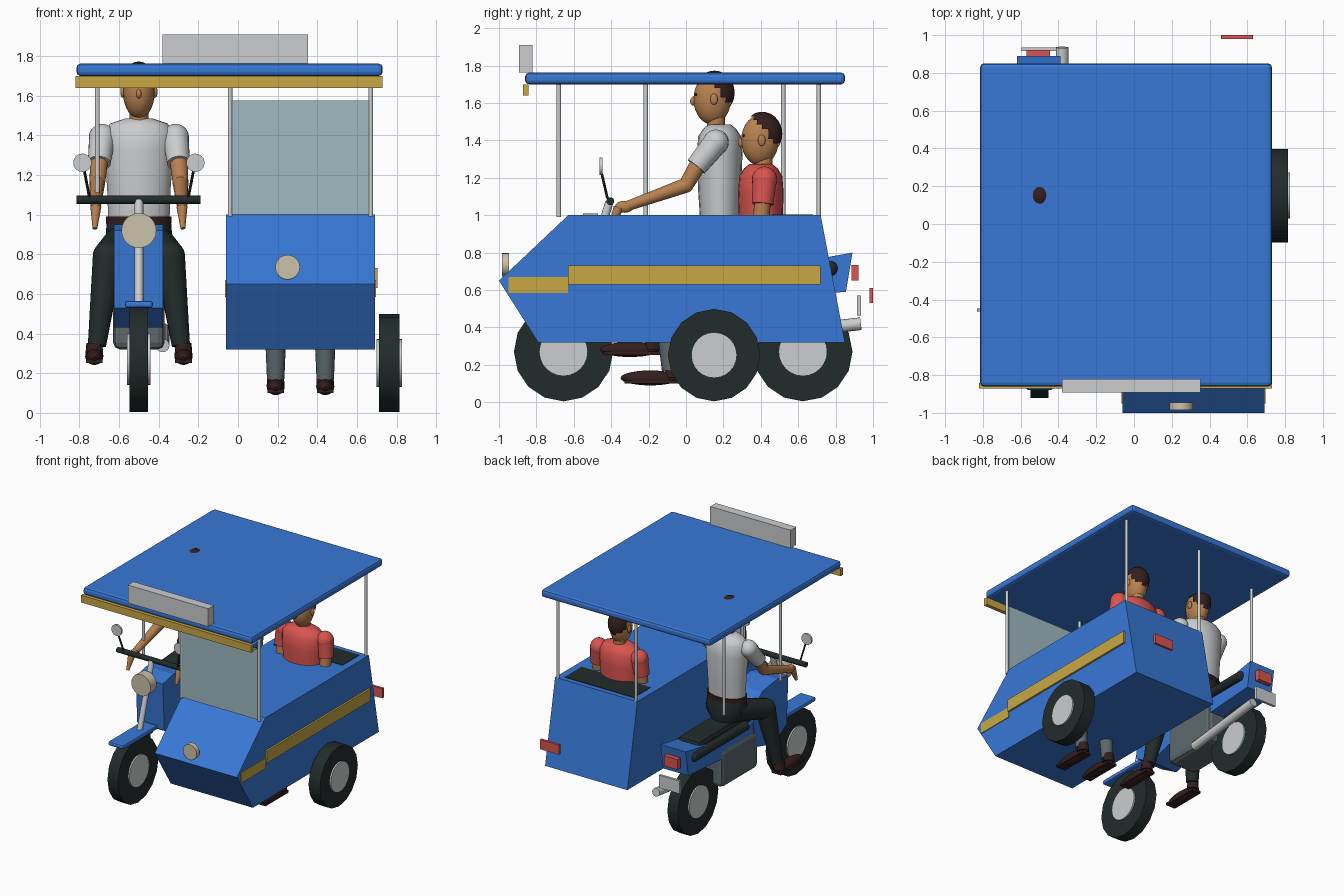
import bpy, bmesh, math
from mathutils import Vector, Matrix

cube = bpy.data.objects.get("Cube")
if cube:
    bpy.data.objects.remove(cube, do_unlink=True)


def material(name, r, g, b):
    m = bpy.data.materials.new(name)
    m.use_nodes = True
    m.diffuse_color = (r, g, b, 1)
    m.node_tree.nodes["Principled BSDF"].inputs["Base Color"].default_value = (r, g, b, 1)
    return m


blue = material("blue paint", .04, .19, .68)
yellow = material("yellow trim", .58, .39, .06)
cream = material("lamp cream", .6, .54, .4)
red = material("red", .7, .09, .08)
skin = material("skin", .48, .22, .08)
black = material("black rubber", .016, .025, .024)
silver = material("pale grey", .6, .61, .62)
glass = material("pale glass", .35, .49, .54)
brown = material("dark brown", .035, .013, .013)
slate = material("slate grey", .11, .14, .15)


def finish(name, bm, mat, smooth=False):
    bmesh.ops.recalc_face_normals(bm, faces=bm.faces)
    me = bpy.data.meshes.new(name)
    bm.to_mesh(me)
    bm.free()
    me.materials.append(mat)
    ob = bpy.data.objects.new(name, me)
    bpy.context.collection.objects.link(ob)
    if smooth:
        bpy.ops.object.select_all(action='DESELECT')
        ob.select_set(True)
        bpy.context.view_layer.objects.active = ob
        bpy.ops.object.shade_smooth_by_angle(angle=math.radians(40))
    return ob


def box(name, lo, hi, mat, bevel=0):
    lo, hi = Vector(lo), Vector(hi)
    bm = bmesh.new()
    size = Matrix.Diagonal((*(hi - lo), 1))
    bmesh.ops.create_cube(bm, size=1, matrix=Matrix.Translation((lo + hi) / 2) @ size)
    if bevel:
        bmesh.ops.bevel(bm, geom=bm.edges[:], offset=bevel, segments=2, affect='EDGES', profile=.5)
    return finish(name, bm, mat)


def rod(name, a, b, r, mat, r2=None, sides=16):
    a, b = Vector(a), Vector(b)
    bm = bmesh.new()
    turn = (b - a).to_track_quat('Z', 'Y').to_matrix().to_4x4()
    bmesh.ops.create_cone(bm, cap_ends=True, segments=sides, radius1=r,
                          radius2=r if r2 is None else r2, depth=(b - a).length,
                          matrix=Matrix.Translation((a + b) / 2) @ turn)
    return finish(name, bm, mat, True)


def ball(name, c, radii, mat, keep=None):
    bm = bmesh.new()
    bmesh.ops.create_uvsphere(bm, u_segments=20, v_segments=14, radius=1)
    if keep:
        drop = [f for f in bm.faces if not keep(f.calc_center_median())]
        bmesh.ops.delete(bm, geom=drop, context='FACES')
    bm.transform(Matrix.Translation(c) @ Matrix.Diagonal((*radii, 1)))
    return finish(name, bm, mat, True)


def side_profile(name, pts, x0, x1, mat):
    bm = bmesh.new()
    f = bm.faces.new([bm.verts.new((x0, y, z)) for y, z in pts])
    ext = bmesh.ops.extrude_face_region(bm, geom=[f])["geom"]
    bmesh.ops.translate(bm, vec=(x1 - x0, 0, 0), verts=[v for v in ext if isinstance(v, bmesh.types.BMVert)])
    return finish(name, bm, mat)


def loft(name, rings, mat, x, y, z, n=20):
    """Stack of ellipses (height, half width, half depth)."""
    bm = bmesh.new()
    loops = []
    for h, rx, ry in rings:
        angles = [2 * math.pi * i / n for i in range(n)]
        loops.append([bm.verts.new((x + rx * math.cos(t), y + ry * math.sin(t), z + h)) for t in angles])
    for lo, hi in zip(loops, loops[1:]):
        for i in range(n):
            bm.faces.new((lo[i], lo[(i + 1) % n], hi[(i + 1) % n], hi[i]))
    bm.faces.new(loops[0])
    bm.faces.new(loops[-1])
    return finish(name, bm, mat, True)


def limb(name, pts, radii, mat):
    for i in range(len(pts) - 1):
        rod(f"{name}_{i + 1}", pts[i], pts[i + 1], radii[i], mat, radii[i + 1])
        if i:
            ball(f"{name}_joint_{i}", pts[i], (radii[i],) * 3, mat)


def head(who, x, y, z):
    ball(who + "_head", (x, y, z), (.08, .1, .135), skin)
    ball(who + "_hair", (x, y + .012, z + .035), (.086, .108, .118), brown,
         lambda p: p.z > .3 - 1.1 * p.y and p.z > -.7)
    ball(who + "_nose", (x, y - .1, z - .01), (.013, .018, .024), skin)
    rod(who + "_neck", (x, y + .02, z - .2), (x, y + .02, z - .06), .048, skin)
    for s in (-1, 1):
        ball(who + "_ear", (x + s * .082, y + .01, z), (.012, .02, .03), skin)
        ball(who + "_eye", (x + s * .033, y - .086, z + .025), (.013, .008, .007), brown)


def torso(who, x, y, z, mat):
    """Shirt with its shoulder line near z."""
    loft(who + "_shirt", [(-.5, .155, .105), (-.35, .16, .115), (-.15, .175, .122), (-.06, .175, .115),
                          (-.02, .145, .09), (.005, .07, .06)], mat, x, y, z)


def shoe(name, x, y, z):
    ball(name, (x, y - .12, z + .03), (.045, .16, .04), brown)
    box(name + "_sole", (x - .042, y - .26, z), (x + .042, y + .04, z + .02), brown)
    rod(name + "_cuff", (x, y, z + .03), (x, y, z + .1), .046, brown, .04)


def wheel(name, x, y, r, half, hub):
    rod(name + "_tyre", (x - half, y, r + .005), (x + half, y, r + .005), r, black, sides=16)
    w = half + .012
    rod(name + "_hub", (x - w, y, r + .005), (x + w, y, r + .005), hub, silver, sides=24)


# Wheels
wheel("front_wheel", -.5, -.655, .265, .047, .13)
wheel("rear_wheel", -.5, .625, .265, .047, .13)
wheel("sidecar_wheel", .763, .15, .247, .052, .122)

# Sidecar body and trim
side_profile("sidecar_body", [(-1, .65), (-.63, 1), (.72, 1), (.85, .32), (-.79, .32)], -.06, .69, blue)
box("cockpit_opening", (0, .46, .998), (.63, .68, 1.004), black)
box("side_stripe", (.685, -.63, .63), (.705, .72, .73), yellow)
box("nose_stripe", (-.065, -.95, .585), (.696, -.63, .67), yellow)
rod("sidecar_headlamp", (.25, -.985, .735), (.25, -.945, .735), .062, cream, sides=24)
box("sidecar_tail_lamp", (.46, .98, .53), (.63, 1, .61), red)
box("windscreen", (-.03, -.69, 1), (.66, -.67, 1.575), glass)

# Roof, sign and posts
box("roof", (-.815, -.86, 1.7), (.73, .85, 1.762), blue, .02)
box("roof_valance", (-.82, -.872, 1.64), (.73, -.842, 1.7), yellow)
box("roof_sign", (-.38, -.893, 1.762), (.353, -.82, 1.91), silver)
for px, py in ((-.04, -.68), (.67, -.68), (-.04, .71), (.67, .71), (-.71, -.215), (-.71, .52)):
    rod("roof_post", (px, py, .99), (px, py, 1.71), .012, silver, sides=10)

# Motorcycle body
side_profile("fuel_tank", [(-.44, .92), (-.42, .53), (-.25, .43), (0, .5), (.02, .82), (-.1, .92), (-.3, .95)],
             -.625, -.378, blue)
side_profile("tail_body", [(0, .7), (.5, .73), (.89, .8), (.855, .59), (.4, .56), (0, .58)], -.62, -.39, blue)
box("saddle", (-.6, -.02, .7), (-.4, .68, .795), black, .03)
box("engine", (-.63, -.05, .32), (-.37, .43, .63), slate, .035)
box("front_mudguard", (-.57, -.88, .53), (-.43, -.43, .565), blue, .012)
rod("fork", (-.5, -.41, 1.07), (-.5, -.65, .28), .022, silver)
rod("headlamp", (-.5, -.55, .92), (-.5, -.47, .92), .088, cream, sides=24)
rod("exhaust", (-.38, .25, .34), (-.38, .935, .42), .034, silver)
box("rear_plate", (-.595, .915, .465), (-.41, .935, .57), silver)
box("tail_lamp", (-.57, .885, .65), (-.445, .922, .735), red)
rod("handlebar", (-.815, -.405, 1.075), (-.19, -.405, 1.075), .021, black)
for s in (-1, 1):
    x = -.5 + s * .115
    rod("saddle_roll", (x, .1, .715), (x, .78, .715), .037, black)
    ball("saddle_roll_end", (x, .78, .715), (.037, .03, .037), black)
    x = -.5 + s * .285
    rod("mirror_stalk", (x - s * .035, -.42, 1.09), (x - s * .01, -.45, 1.22), .007, black, sides=8)
    rod("mirror", (x, -.462, 1.262), (x, -.447, 1.262), .046, silver, sides=24)

# Rider
head("rider", -.5, .14, 1.62)
torso("rider", -.5, .18, 1.48, silver)
loft("rider_belt", [(0, .165, .115), (.035, .165, .115)], brown, -.5, .18, .955)
loft("rider_hips", [(0, .12, .12), (.08, .17, .135), (.17, .163, .113)], black, -.5, .18, .785)
for s in (-1, 1):
    at = lambda dx, y, z: (-.5 + s * dx, y, z)
    ball("rider_shoulder", at(.185, .16, 1.39), (.068, .068, .068), silver)
    rod("rider_sleeve", at(.185, .16, 1.39), at(.2, .055, 1.26), .067, silver, .058)
    limb("rider_arm", [at(.2, .07, 1.28), at(.21, 0, 1.16), at(.217, -.31, 1.05)], [.046, .04, .027], skin)
    ball("rider_palm", at(.217, -.33, 1.045), (.026, .05, .032), skin)
    rod("rider_fingers", at(.217, -.36, 1.04), at(.222, -.405, .93), .028, skin, .012)
    limb("rider_leg", [at(.08, .2, .87), at(.155, -.1, .79), at(.212, -.17, .34)], [.088, .078, .046], black)
    shoe("rider_shoe", -.5 + s * .225, -.18, .252)

# Passenger
head("passenger", .315, .395, 1.4)
torso("passenger", .315, .4, 1.27, red)
for s in (-1, 1):
    x = .315 + s * .185
    ball("passenger_shoulder", (x, .42, 1.19), (.066, .068, .07), red)
    rod("passenger_sleeve", (x, .42, 1.19), (x + s * .015, .41, 1.06), .066, red, .058)
    rod("passenger_arm", (x + s * .015, .41, 1.08), (x + s * .015, .4, .96), .044, skin)
    x = .315 + s * .125
    rod("passenger_shin", (x, -.1, .36), (x, -.085, .17), .052, slate, .044)
    shoe("passenger_shoe", x, -.07, .1)
